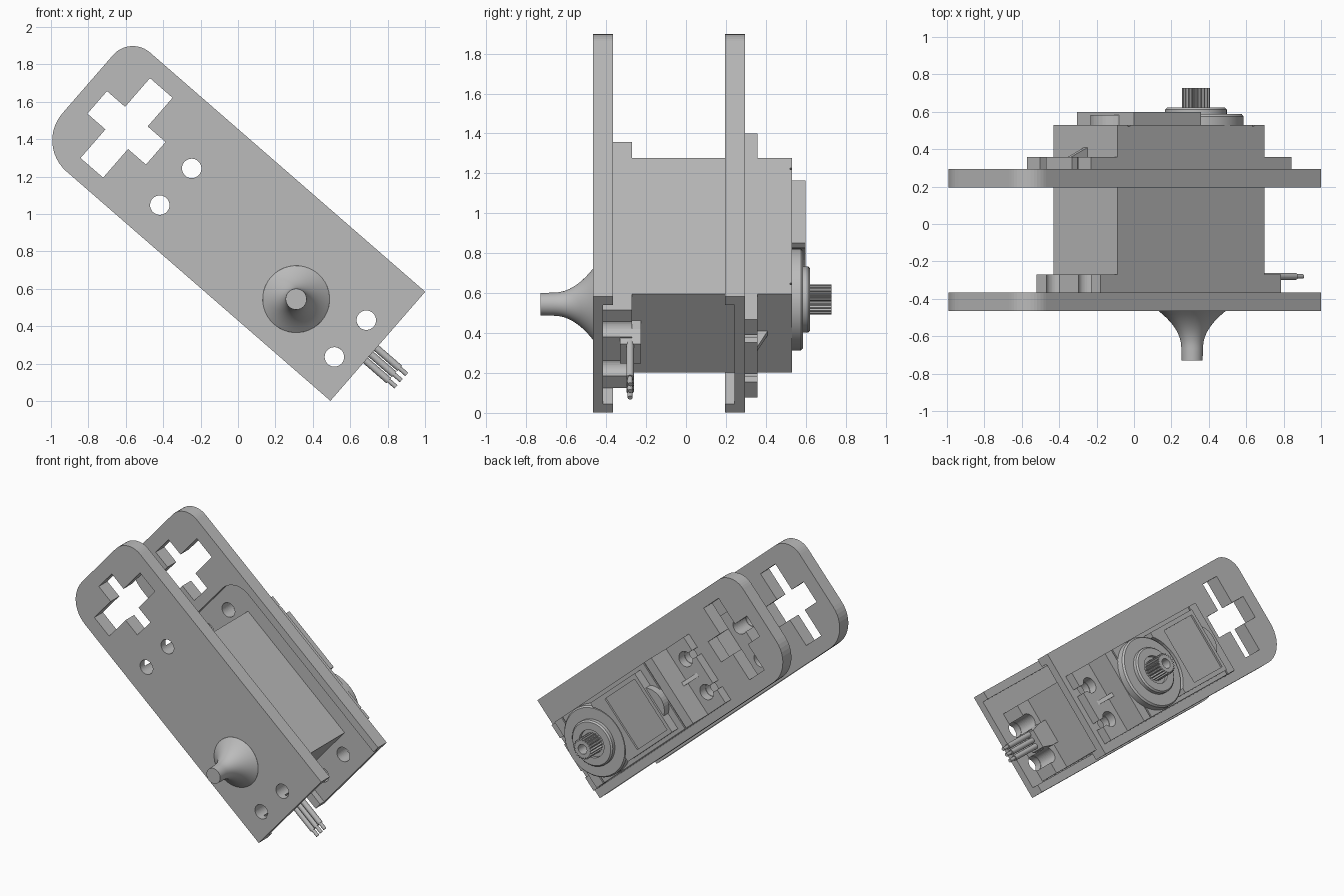
import bpy, bmesh, math
from mathutils import Matrix, Vector

if "Cube" in bpy.data.objects:
    bpy.data.objects.remove(bpy.data.objects["Cube"])

grey = bpy.data.materials.new("plain grey")
grey.use_nodes = True
grey.diffuse_color = (0.5, 0.5, 0.5, 1)
grey.node_tree.nodes["Principled BSDF"].inputs["Base Color"].default_value = (0.5, 0.5, 0.5, 1)

# Tilted frame: u along the plates, v across them, w towards the back
TILT = math.radians(41)
C, S = math.cos(TILT), math.sin(TILT)
FRAME = Matrix(((-C, S, 0, 0.7475), (0, 0, 1, 0), (S, C, 0, 0.2925), (0, 0, 0, 1)))
MID = -0.065      # centre line of the motor across the plates
SHAFT = 0.495     # shaft position along the plates


def finish(name, bm):
    bmesh.ops.recalc_face_normals(bm, faces=bm.faces)
    bm.transform(FRAME)
    mesh = bpy.data.meshes.new(name)
    bm.to_mesh(mesh)
    bm.free()
    mesh.materials.append(grey)
    ob = bpy.data.objects.new(name, mesh)
    bpy.context.collection.objects.link(ob)
    return ob


def prism(name, pts, w0, w1):
    bm = bmesh.new()
    low = [bm.verts.new((u, v, w0)) for u, v in pts]
    high = [bm.verts.new((u, v, w1)) for u, v in pts]
    bm.faces.new(low)
    bm.faces.new(high)
    for i in range(len(pts)):
        j = (i + 1) % len(pts)
        bm.faces.new((low[i], low[j], high[j], high[i]))
    return finish(name, bm)


def rect(u0, u1, v0, v1, r_low=0.0, r_high=0.0):
    """Rectangle whose two far corners may be rounded."""
    pts = [(u0, v0)]
    for v, side, r, start in ((v0, 1, r_low, -90), (v1, -1, r_high, 0)):
        if r == 0:
            pts.append((u1, v))
            continue
        for k in range(13):
            a = math.radians(start + 7.5 * k)
            pts.append((u1 - r + r * math.cos(a), v + side * r + r * math.sin(a)))
    return pts + [(u0, v1)]


def box(name, u0, u1, v0, v1, w0, w1):
    return prism(name, rect(u0, u1, v0, v1), w0, w1)


def disc(name, u, v, r, w0, w1, n=40):
    ring = [2 * math.pi * k / n for k in range(n)]
    return prism(name, [(u + r * math.cos(a), v + r * math.sin(a)) for a in ring], w0, w1)


def lathe(name, u, v, profile, n=40):
    """Solid of revolution about w from (radius, w) pairs."""
    bm = bmesh.new()
    rings = [[bm.verts.new((u + r * math.cos(2 * math.pi * k / n),
                            v + r * math.sin(2 * math.pi * k / n), w)) for k in range(n)]
             for r, w in profile]
    for a, b in zip(rings, rings[1:]):
        for k in range(n):
            j = (k + 1) % n
            bm.faces.new((a[k], a[j], b[j], b[k]))
    bm.faces.new(rings[0])
    bm.faces.new(rings[-1])
    return finish(name, bm)


def cut(ob, cutters):
    for c in cutters:
        c.hide_render = True
        mod = ob.modifiers.new("cut", "BOOLEAN")
        mod.operation, mod.solver, mod.object = "DIFFERENCE", "EXACT", c
    bpy.context.view_layer.update()
    graph = bpy.context.evaluated_depsgraph_get()
    mesh = bpy.data.meshes.new_from_object(ob.evaluated_get(graph))
    ob.modifiers.clear()
    ob.data = mesh
    for c in cutters:
        bpy.data.objects.remove(c)


SCREWS = [(u, MID + dv) for u in (0.138, 1.375) for dv in (-0.13, 0.13)]

# Side plates: cross opening, screw holes and a shallow pocket on the inner face
for name, w0, p0, p1 in (("front_plate", -0.465, -0.415, -0.3), ("back_plate", 0.195, 0.1, 0.242)):
    plate = prism(name, rect(0, 2.09, -0.3865, 0.3865, 0.22, 0.14), w0, w0 + 0.1)
    a, b = w0 - 0.1, w0 + 0.2
    cutters = [box("cross_a", 1.70, 1.86, -0.283, 0.283, a, b),
               box("cross_b", 1.573, 1.988, -0.08, 0.08, a, b),
               prism("pocket", rect(-0.1, 1.5, -0.33, 0.33, 0.15, 0.15), p0, p1)]
    cutters += [disc("hole", u, v, 0.052, a, b) for u, v in SCREWS]
    cut(plate, cutters)

# Motor case
V0, V1 = MID - 0.26, MID + 0.26
case = box("motor_case", 0.237, 1.277, V0, V1, -0.3, 0.53)
cut(case, [box("seam", u, u + 0.012, V0 - 0.1, V1 + 0.1, 0.52, 0.6) for u in (0.31, 1.19)])

# Base and mounting flange with open-ended screw slots
for name, u0, u1, w0, w1 in (("motor_base", 0.117, 1.397, -0.415, -0.27),
                             ("mounting_flange", 0.045, 1.465, 0.285, 0.358)):
    part = box(name, u0, u1, V0, V1, w0, w1)
    cutters = []
    for u, v in SCREWS:
        end = -0.1 if u < 0.7 else 1.6
        cutters.append(disc("hole", u, v, 0.055, w0 - 0.1, w1 + 0.1))
        cutters.append(box("slot", min(u, end), max(u, end), v - 0.025, v + 0.025, w0 - 0.1, w1 + 0.1))
    cut(part, cutters)

# Triangular ribs bracing the flange
for name, u, tip in (("lower_rib", 0.24, 0.1), ("upper_rib", 1.274, 1.41)):
    bm = bmesh.new()
    sides = [[bm.verts.new((a, MID + dv, w)) for a, w in ((u, 0.35), (tip, 0.35), (u, 0.41))]
             for dv in (-0.014, 0.014)]
    for s in sides:
        bm.faces.new(s)
    for i in range(3):
        j = (i + 1) % 3
        bm.faces.new((sides[0][i], sides[0][j], sides[1][j], sides[1][i]))
    finish(name, bm)

# Raised gear cover with a recessed panel and a rounded tab
cover = box("gear_cover", 0.66, 1.137, MID - 0.232, MID + 0.232, 0.52, 0.598)
cut(cover, [disc("scoop", SHAFT, MID, 0.258, 0.4, 0.7),
            box("panel", 0.79, 1.11, MID - 0.2, MID + 0.2, 0.585, 0.7)])
disc("cover_tab", 1.07, MID, 0.13, 0.52, 0.583)

# Output hub
hub = lathe("output_hub", SHAFT, MID,
            [(0.255, 0.52), (0.255, 0.575), (0.245, 0.587), (0.165, 0.587),
             (0.165, 0.612), (0.155, 0.622), (0.1, 0.622), (0.1, 0.6)], 56)

# Toothed output shaft with a screw bore
TEETH = 21
outline = []
for k in range(TEETH * 4):
    a = 2 * math.pi * k / (TEETH * 4)
    r = 0.074 if k % 4 < 2 else 0.062
    outline.append((SHAFT + r * math.cos(a), MID + r * math.sin(a)))
shaft = prism("output_shaft", outline, 0.56, 0.728)
cut(shaft, [disc("bore", SHAFT, MID, 0.035, 0.64, 0.8)])

# Flared pivot pin on the front plate
flare = [(0.18, -0.46)]
for k in range(13):
    t = k / 12
    flare.append((0.058 + 0.121 * (1 - t) ** 2.1, -0.466 - 0.2 * t))
flare.append((0.056, -0.73))
pin = lathe("pivot_pin", SHAFT, -0.096, flare)

# Cable: strain relief and three wires with bare tips
prism("strain_relief", [(0.25, MID - 0.085), (0.25, MID + 0.085), (0.17, MID + 0.085),
                        (0.08, MID + 0.065), (0.08, MID - 0.065), (0.17, MID - 0.085)], -0.33, -0.225)
wires = []
for i, v in enumerate((-0.012, -0.056, -0.1)):
    bm = bmesh.new()
    for r, start, end in ((0.019, 0.24, -0.165), (0.012, -0.15, -0.215)):
        place = Matrix.Translation(Vector(((start + end) / 2, v, -0.28))) @ Matrix.Rotation(math.pi / 2, 4, "Y")
        bmesh.ops.create_cone(bm, cap_ends=True, segments=16, radius1=r, radius2=r,
                              depth=start - end, matrix=place)
    wires.append(finish("wire_%d" % (i + 1), bm))

# Smooth the round parts, keep hard edges
bpy.ops.object.select_all(action="DESELECT")
for ob in [pin, hub] + wires:
    ob.select_set(True)
    bpy.context.view_layer.objects.active = ob
bpy.ops.object.shade_smooth_by_angle(angle=math.radians(30))
